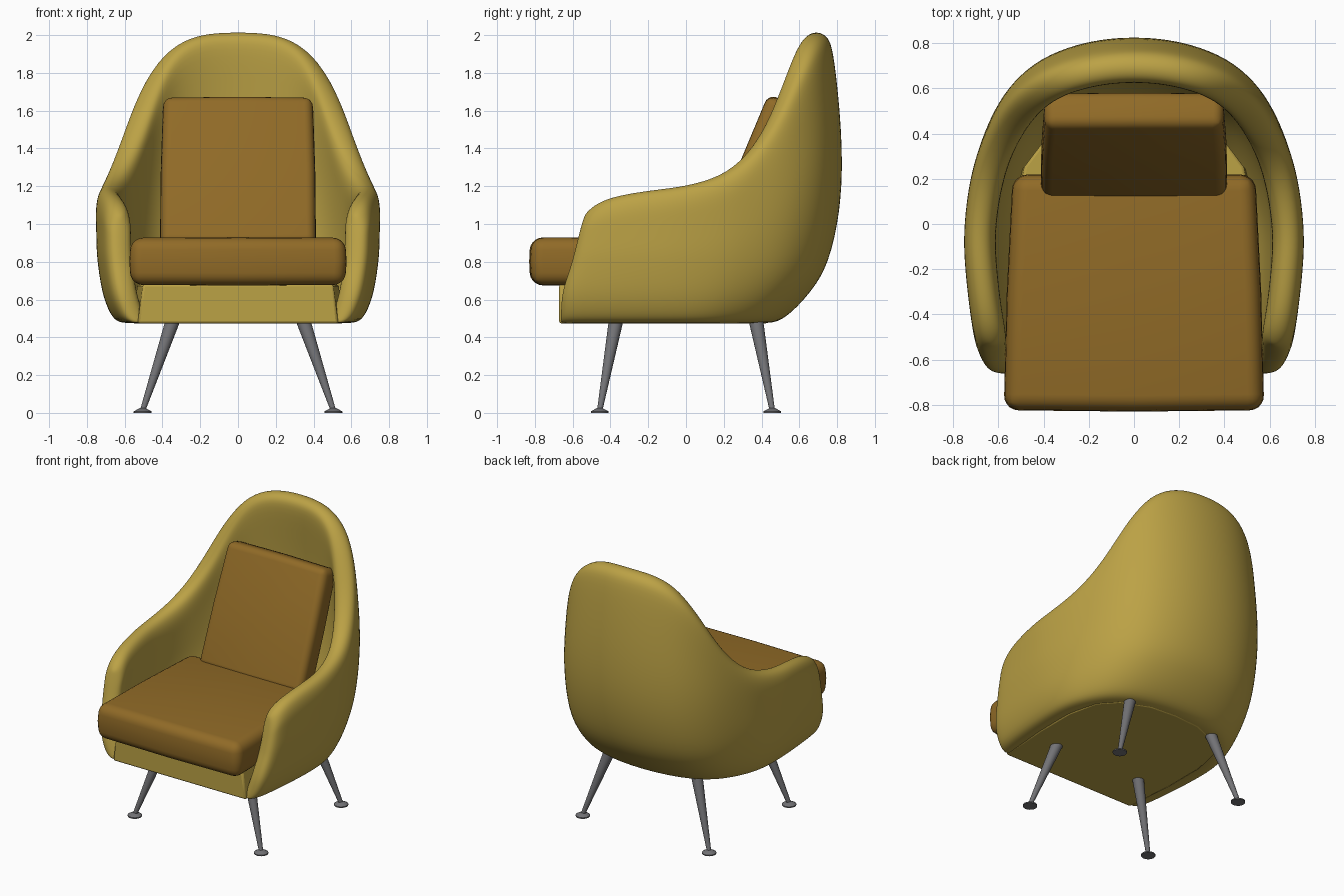
import bpy, bmesh, math
from mathutils import Vector, Matrix

if "Cube" in bpy.data.objects:
    bpy.data.objects.remove(bpy.data.objects["Cube"])


def material(name, rgb):
    m = bpy.data.materials.new(name)
    m.diffuse_color = (*rgb, 1)
    m.use_nodes = True
    m.node_tree.nodes["Principled BSDF"].inputs["Base Color"].default_value = m.diffuse_color
    return m


YELLOW = material("mustard fabric", (0.50, 0.36, 0.06))
BROWN = material("brown fabric", (0.28, 0.145, 0.02))
METAL = material("grey metal", (0.17, 0.17, 0.18))


def add(name, bm, mat, angle=None):
    bmesh.ops.recalc_face_normals(bm, faces=bm.faces)
    me = bpy.data.meshes.new(name)
    bm.to_mesh(me)
    bm.free()
    me.materials.append(mat)
    ob = bpy.data.objects.new(name, me)
    bpy.context.collection.objects.link(ob)
    bpy.context.view_layer.objects.active = ob
    ob.select_set(True)
    if angle:
        bpy.ops.object.shade_smooth_by_angle(angle=math.radians(angle))
    else:
        bpy.ops.object.shade_smooth()
    ob.select_set(False)
    return ob


def lerp(table, z):
    if z <= table[0][0]:
        return table[0][1]
    for (a, p), (b, q) in zip(table, table[1:]):
        if z <= b:
            return p + (q - p) * (z - a) / (b - a)
    return table[-1][1]


# Shell: plan outline (x, y, rim height), half of it, from arm front to back
RIM = [(.685, -.605, 1.05), (.70, -.56, 1.10), (.72, -.46, 1.14), (.738, -.32, 1.165),
       (.753, -.15, 1.185), (.753, 0, 1.20), (.728, .2, 1.25), (.685, .35, 1.36),
       (.635, .48, 1.53), (.565, .605, 1.745), (.45, .72, 1.915), (.3, .79, 1.99),
       (.15, .825, 2.012), (0, .835, 2.015)]
# scale of the outline by height: sideways, backwards, and forwards
FX = [(.48, .87), (.52, .90), (.6, .945), (.7, .975), (.85, .995), (1.05, 1), (1.25, 1),
      (1.4, .975), (1.6, .955), (1.8, .94), (2, .92)]
FB = [(.48, .60), (.52, .66), (.6, .755), (.7, .85), (.8, .92), (.9, .955), (1.1, .99),
      (1.3, 1), (1.5, .99), (1.7, .97), (1.9, .94), (2, .925)]
FF = [(.48, 1.13), (.64, 1.12), (.75, 1.05), (.9, .985), (1, .945), (1.09, .9)]

bm = bmesh.new()
rows = []
for i, (x, y, h) in enumerate(RIM):
    a = Vector(RIM[max(i - 1, 0)][:2])
    b = Vector(RIM[i + 1][:2]) if i + 1 < len(RIM) else Vector((-a.x, a.y))
    t = (b - a).normalized()
    inward = Vector((-t.y, t.x))
    thick = .14 + .02 * max(0, y) / .83
    low = [(.476, .3), (.492, .03), (.56, 0), (.65, 0), (.78, 0)]
    low += [(.78 + (h - .09 - .78) * k / 4, 0) for k in (1, 2, 3, 4)]
    low += [(h - .025, .12), (h, .36)]
    section = low + [(z, 1 - f) for z, f in reversed(low)]
    row = []
    for z, f in section:
        if i == 0:
            f = .5 + (f - .5) * .6
        p = Vector((x * lerp(FX, z), y * lerp(FB if y > 0 else FF, z))) + inward * thick * f
        if i == len(RIM) - 1:
            p.x = 0
        row.append(bm.verts.new((p.x, p.y, z)))
    rows.append(row)
n = len(rows[0])
for r, s in zip(rows, rows[1:]):
    for j in range(n):
        k = (j + 1) % n
        bm.faces.new((r[j], r[k], s[k], s[j]))
for j in range(n // 2 - 1):      # rounded front of the arm
    bm.faces.new((rows[0][j], rows[0][j + 1], rows[0][n - 2 - j], rows[0][n - 1 - j]))
shell = add("shell", bm, YELLOW)
mir = shell.modifiers.new("mirror", 'MIRROR')
mir.use_clip = True
sub = shell.modifiers.new("smooth", 'SUBSURF')
sub.levels = sub.render_levels = 2

# Seat base: front panel, underside and floor below the cushion
HALF = [(.53, -.672), (.56, -.3), (.56, 0), (.51, .22), (.4, .34), (.2, .42)]
outline = HALF + [(0, .435)] + [(-x, y) for x, y in reversed(HALF)]
bm = bmesh.new()
rings = [[bm.verts.new((x * sx, y * (sy if y > 0 else 1), z)) for x, y in outline]
         for z, sx, sy in ((.474, 1, 1), (.68, .95, 1.16))]
bm.faces.new(rings[0])
bm.faces.new(rings[1])
for j in range(len(outline)):
    k = (j + 1) % len(outline)
    bm.faces.new((rings[0][j], rings[0][k], rings[1][k], rings[1][j]))
base = add("seat_base", bm, YELLOW, 40)
bev = base.modifiers.new("bevel", 'BEVEL')
bev.width, bev.segments, bev.limit_method = .012, 2, 'ANGLE'
bev.angle_limit = math.radians(50)


# Cushions: slightly puffed boxes with rounded edges
def cushion(name, size, taper, bevel, place):
    bm = bmesh.new()
    bmesh.ops.create_cube(bm, size=1)
    bmesh.ops.subdivide_edges(bm, edges=bm.edges, cuts=1, use_grid_fill=True)
    for v in bm.verts:
        mid = [abs(c) < .01 for c in v.co]
        puff = 1 + .012 * sum(mid)
        v.co = Vector([c * s * puff for c, s in zip(v.co, size)])
        v.co.x *= 1 - taper * v.co.y / size[1]
    bmesh.ops.transform(bm, matrix=place, verts=bm.verts)
    ob = add(name, bm, BROWN)
    bev = ob.modifiers.new("bevel", 'BEVEL')
    bev.width, bev.segments, bev.limit_method = bevel, 5, 'ANGLE'
    bev.angle_limit = math.radians(45)


cushion("seat_cushion", (1.10, 1.03, .25), .07, .065, Matrix.Translation((0, -.303, .802)))
cushion("back_cushion", (.80, .84, .17), .04, .045,
        Matrix.Translation((0, .352, 1.26)) @ Matrix.Rotation(math.radians(67.5), 4, 'X'))

# Legs: tapered, splayed rods on small flared feet
for sx, side in ((1, "right"), (-1, "left")):
    for sy, end in ((-1, "front"), (1, "back")):
        top = Vector((.335 * sx, .365 * sy, .52))
        foot = Vector((.505 * sx, .457 * sy, .012))
        d = top - foot
        bm = bmesh.new()
        bmesh.ops.create_cone(bm, cap_ends=True, segments=20, radius1=.014, radius2=.04,
                              depth=d.length, matrix=Matrix.Translation((top + foot) / 2)
                              @ d.to_track_quat('Z', 'Y').to_matrix().to_4x4())
        for r1, r2, z, h in ((.047, .047, .004, .008), (.047, .014, .017, .018)):
            bmesh.ops.create_cone(bm, cap_ends=True, segments=20, radius1=r1, radius2=r2,
                                  depth=h, matrix=Matrix.Translation((foot.x, foot.y, z)))
        add(f"{end}_{side}_leg", bm, METAL, 35)
